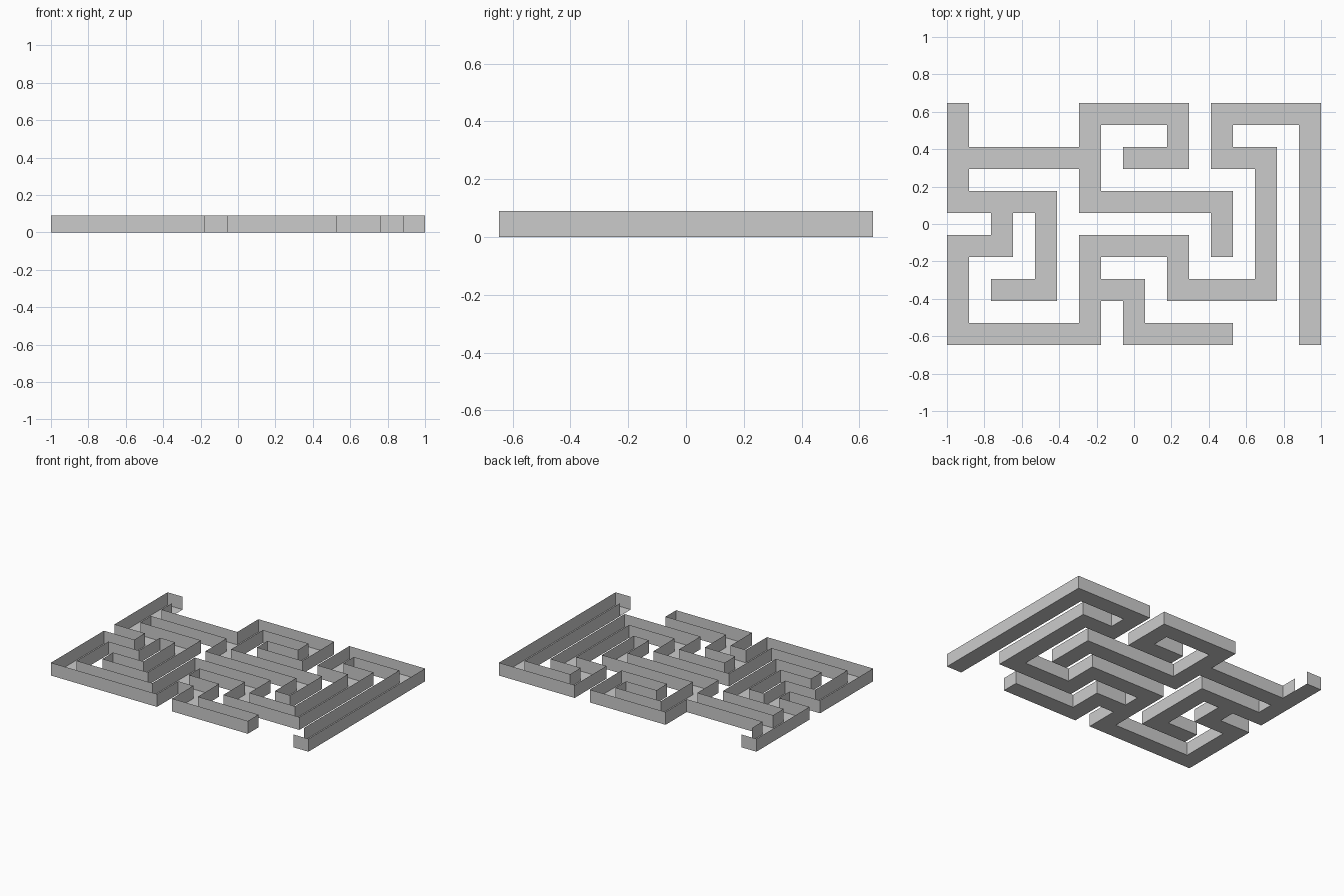
import bpy, bmesh

if "Cube" in bpy.data.objects:
    bpy.data.objects.remove(bpy.data.objects["Cube"])

# Maze plan, top row is +y; '#' marks a corridor cell
PLAN = [
    "#.....#####.#####",
    "#.....#...#.#...#",
    "#######.###.###.#",
    "#.....#.......#.#",
    "#####.#######.#.#",
    "..#.#.......#.#.#",
    "###.#.#####.#.#.#",
    "#...#.#...#...#.#",
    "#.###.###.#####.#",
    "#.....#.#.......#",
    "#######.#####...#",
]
ROWS, COLS = len(PLAN), len(PLAN[0])
CELL = 2 / COLS
HEIGHT = 0.09
# Entrance and exit: (column, row, side) without a wall
OPENINGS = {(0, 0, (1, 0)), (COLS - 1, ROWS - 1, (-1, 0))}


def filled(c, r):
    return 0 <= c < COLS and 0 <= r < ROWS and PLAN[r][c] == "#"


def make_object(name, bm):
    bmesh.ops.remove_doubles(bm, verts=bm.verts[:], dist=1e-5)
    # merge the cells into long flat faces
    bmesh.ops.dissolve_limit(bm, angle_limit=0.01, verts=bm.verts[:], edges=bm.edges[:])
    mesh = bpy.data.meshes.new(name)
    bm.to_mesh(mesh)
    bm.free()
    obj = bpy.data.objects.new(name, mesh)
    bpy.context.collection.objects.link(obj)
    return obj


floor, walls = bmesh.new(), bmesh.new()
h = CELL / 2
for r in range(ROWS):
    for c in range(COLS):
        if not filled(c, r):
            continue
        x = (c + 0.5) * CELL - 1
        y = (ROWS / 2 - r - 0.5) * CELL
        # Floor tile, facing down
        floor.faces.new([floor.verts.new((x + sx * h, y + sy * h, 0))
                         for sx, sy in ((-1, -1), (-1, 1), (1, 1), (1, -1))])
        # Thin wall on every side without a neighbouring corridor cell
        for dx, dy in ((1, 0), (-1, 0), (0, 1), (0, -1)):
            if filled(c + dx, r - dy) or (c, r, (dx, dy)) in OPENINGS:
                continue
            a = (x + (dx + dy) * h, y + (dy - dx) * h)
            b = (x + (dx - dy) * h, y + (dy + dx) * h)
            walls.faces.new([walls.verts.new(p) for p in (
                (*a, 0), (*b, 0), (*b, HEIGHT), (*a, HEIGHT))])

make_object("maze_floor", floor)
make_object("maze_walls", walls)
